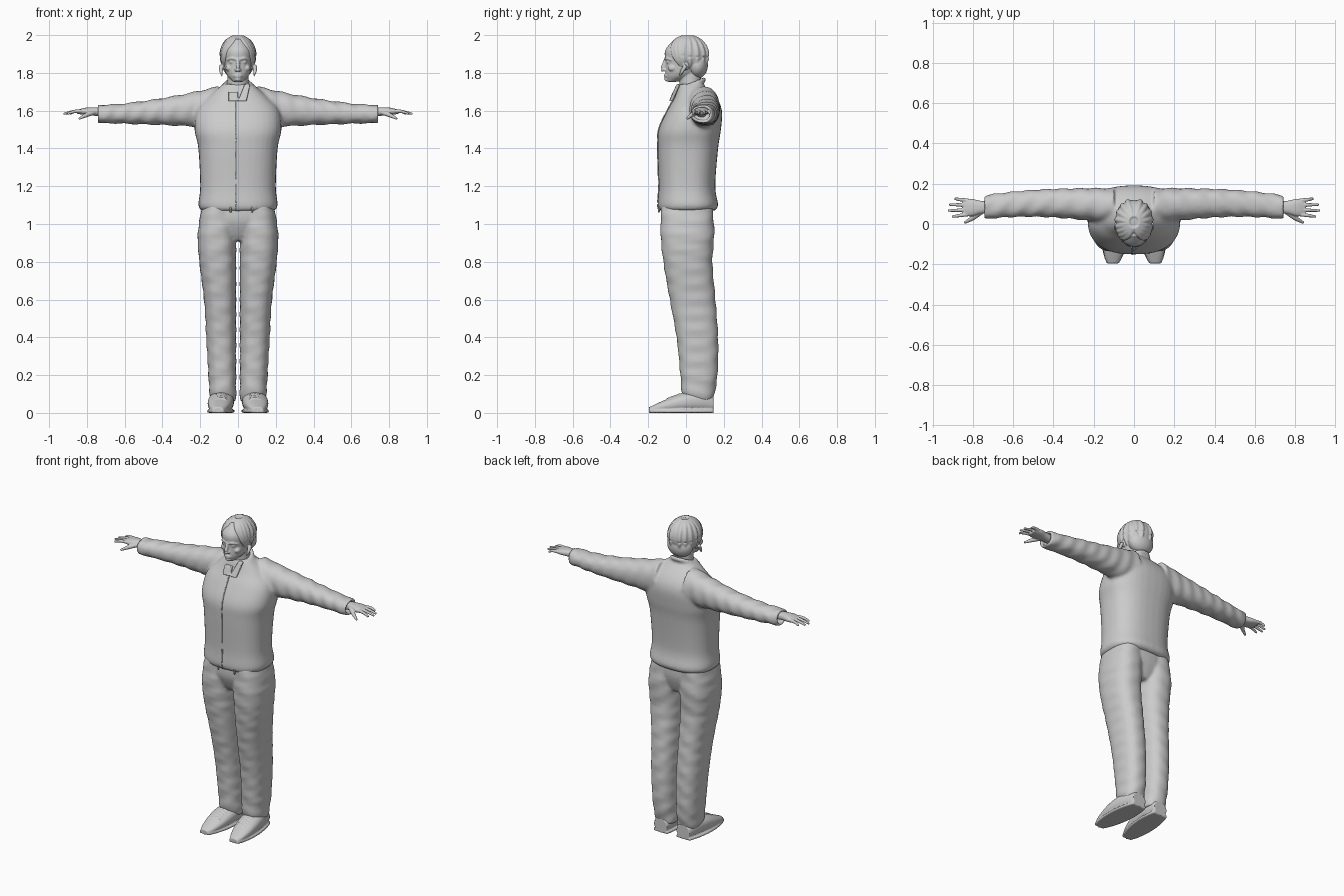
import bpy, bmesh, math
from mathutils import Vector

if "Cube" in bpy.data.objects:
    bpy.data.objects.remove(bpy.data.objects["Cube"], do_unlink=True)

GREY = (0.6, 0.6, 0.6, 1)
grey = bpy.data.materials.new("plain grey")
grey.use_nodes = True
grey.diffuse_color = GREY
grey.node_tree.nodes["Principled BSDF"].inputs["Base Color"].default_value = GREY


def spline(rows, steps):
    """Smooth Catmull-Rom interpolation of rows of numbers."""
    result = []
    last = len(rows) - 1
    for index in range(last):
        before, start = rows[max(index - 1, 0)], rows[index]
        end, after = rows[index + 1], rows[min(index + 2, last)]
        for step in range(steps):
            t = step / steps
            row = []
            for p, q, r, s in zip(before, start, end, after):
                slope_in, slope_out = (r - p) / 2, (s - q) / 2
                bend = 3 * (r - q) - 2 * slope_in - slope_out
                twist = 2 * (q - r) + slope_in + slope_out
                row.append(q + t * (slope_in + t * (bend + t * twist)))
            result.append(row)
    return result + [list(rows[last])]


def skin(bm, rings):
    """Closed skin over a list of point rings."""
    loops = [[bm.verts.new(point) for point in ring] for ring in rings]
    for lower, upper in zip(loops, loops[1:]):
        for i in range(len(lower)):
            bm.faces.new((lower[i - 1], lower[i], upper[i], upper[i - 1]))
    bm.faces.new(loops[0][::-1])
    bm.faces.new(loops[-1])


def loft(bm, axis, rows, power=2.4, sides=36, ripple=0):
    """Rows are (position, u low, u high, v low, v high) along an axis."""
    rings = []
    for t, u_low, u_high, v_low, v_high in spline(rows, 5):
        ring = []
        for i in range(sides):
            angle = math.tau * i / sides
            c, s = math.cos(angle), math.sin(angle)
            round_u = math.copysign(abs(c) ** (2 / power), c)
            round_v = math.copysign(abs(s) ** (2 / power), s)
            u = (u_low + u_high + (u_high - u_low) * round_u) / 2
            v = (v_low + v_high + (v_high - v_low) * round_v) / 2
            u += ripple * math.sin(t * 75 + 2 * s) * c
            v += ripple * math.sin(t * 60 + 3 * c) * s
            ring.append({"x": (t, u, v), "y": (u, t, v), "z": (u, v, t)}[axis])
        rings.append(ring)
    skin(bm, rings)


def upright(bm, rows, power):
    """Loft centred on x = 0 from (z, half width, front, back) rows."""
    loft(bm, "z", [(z, -half, half, front, back) for z, half, front, back in rows], power)


def tube(bm, path, sides=10):
    """Tube through (x, y, z, radius) points."""
    points = spline(path, 4)
    centres = [Vector(point[:3]) for point in points]
    rings = []
    for i, centre in enumerate(centres):
        ahead = centres[min(i + 1, len(centres) - 1)]
        turn = (ahead - centres[max(i - 1, 0)]).to_track_quat("Z", "Y")
        ring = []
        for k in range(sides):
            angle = math.tau * k / sides
            spoke = Vector((math.cos(angle), math.sin(angle), 0))
            ring.append(centre + turn @ spoke * points[i][3])
        rings.append(ring)
    skin(bm, rings)


def ball(bm, centre, radii):
    """Ellipsoid."""
    new = bmesh.ops.create_uvsphere(bm, u_segments=32, v_segments=16, radius=1)["verts"]
    bmesh.ops.scale(bm, vec=radii, verts=new)
    bmesh.ops.translate(bm, vec=centre, verts=new)


def finish(name, bm, voxel, smooth, flip=False, mirror=False):
    """Turn the pieces into one fused, smooth object."""
    if flip:
        bmesh.ops.scale(bm, vec=(-1, 1, 1), verts=bm.verts)
    bmesh.ops.recalc_face_normals(bm, faces=bm.faces)
    mesh = bpy.data.meshes.new(name)
    bm.to_mesh(mesh)
    bm.free()
    mesh.materials.append(grey)
    part = bpy.data.objects.new(name, mesh)
    bpy.context.collection.objects.link(part)
    if mirror:
        part.modifiers.new("Mirror", "MIRROR").use_mirror_merge = False
    fuse = part.modifiers.new("Fuse", "REMESH")
    fuse.mode = "VOXEL"
    fuse.voxel_size = voxel
    fuse.use_smooth_shade = True
    soften = part.modifiers.new("Soften", "SMOOTH")
    soften.iterations = smooth


# Jacket body
torso = ((1.07, .19, -.14, .15), (1.1, .21, -.15, .17), (1.2, .2, -.145, .155),
         (1.4, .21, -.15, .17), (1.5, .23, -.145, .185), (1.6, .22, -.1, .19),
         (1.67, .16, -.06, .16), (1.74, .08, -.035, .09))
bm = bmesh.new()
upright(bm, torso, 2.5)

# Sleeve, narrowing to a hollow cuff
sleeve = []
for step in range(11):
    t = step / 10
    sleeve.append((.1 + .64 * t, .036 * math.sin(2.4 * t), .178 - .036 * t ** 3,
                   1.5 + .035 * math.sqrt(t), 1.63 + .1 * (1 - t) ** 1.6))
x, front, back, bottom, top = sleeve[-1]
for depth in (0, .04):
    sleeve.append((x - depth, front + .014, back - .014, bottom + .014, top - .014))
loft(bm, "x", sleeve, 2.2, ripple=.003)

# Collar band, rising towards the nape
collar = []
for step in range(8):
    angle = .7 + .36 * step
    collar.append((.065 * math.sin(angle), .025 - .07 * math.cos(angle),
                   1.735 - .03 * math.cos(angle), .013))
tube(bm, collar)
finish("jacket", bm, .01, 3, mirror=True)

# Collar flaps
bm = bmesh.new()
loft(bm, "z", [(1.65, -.05, 0, -.09, -.07), (1.7, -.05, 0, -.07, -.04)], 6)
loft(bm, "z", [(1.65, 0, .045, -.09, -.07), (1.74, .035, .065, -.05, -.03)], 6)
finish("collar_flaps", bm, .004, 2)

# Front zip and hem tabs
bm = bmesh.new()
tube(bm, [(-.01, front, z, .004) for z, half, front, back in torso[:-1]])
for x in (-.04, .075):
    tube(bm, [(x, -.143, 1.09, .006), (x, -.143, 1.06, .005)])
finish("zip_and_tabs", bm, .003, 1)

# Trousers: legs fused with a hip block
bm = bmesh.new()
leg = ((.06, .14, .01, .14), (.1, .15, -.02, .15), (.2, .157, -.03, .167),
       (.4, .168, -.05, .17), (.6, .18, -.086, .156), (.8, .205, -.12, .14),
       (.95, .213, -.135, .15), (1.1, .19, -.13, .14))
loft(bm, "z", [(z, .01, outer, front, back) for z, outer, front, back in leg], ripple=.0025)
hips = ((.91, .05), (.95, .12), (1.02, .19), (1.1, .19))
upright(bm, [(z, half, -.06 - .37 * half, .09 + .27 * half) for z, half in hips], 2.4)
finish("trousers", bm, .009, 3, mirror=True)

# Head: neck and skull
bm = bmesh.new()
upright(bm, [(1.68, .06, -.03, .08), (1.82, .055, -.04, .08)], 2)
upright(bm, [(1.753, .025, -.1, -.05), (1.79, .06, -.108, .05), (1.85, .075, -.107, .1),
             (1.92, .08, -.11, .115), (1.98, .04, -.06, .07)], 2.1)

# Nose, eye, brow, lips, chin, cheek and ear
tube(bm, [(0, -.106, 1.88, .007), (0, -.122, 1.825, .012), (0, -.117, 1.81, .01)])
ball(bm, (.011, -.112, 1.815), (.008, .01, .007))
ball(bm, (.032, -.094, 1.857), (.014, .01, .007))
tube(bm, [(.01, -.108, 1.872, .006), (.034, -.102, 1.877, .007), (.058, -.078, 1.868, .005)])
for z in (1.78, 1.789):
    tube(bm, [(0, -.111, z, .006), (.012, -.108, z, .005), (.024, -.1, 1.785, .003)])
ball(bm, (0, -.1, 1.765), (.018, .014, .01))
ball(bm, (.048, -.07, 1.825), (.018, .025, .018))
ball(bm, (.077, 0, 1.845), (.01, .02, .03))
finish("head", bm, .0045, 1, mirror=True)


def on_head(azimuth, rise, radius):
    """Point on the hair cap, with azimuth counted from the face."""
    side, lift = math.radians(azimuth), math.radians(rise)
    return (.087 * math.sin(side) * math.cos(lift),
            .01 - .109 * math.cos(side) * math.cos(lift),
            1.888 + .1 * math.sin(lift), radius)


# Hair: cap, nape and swept locks falling from a centre parting
bm = bmesh.new()
ball(bm, (0, .02, 1.895), (.092, .1, .098))
ball(bm, (0, .06, 1.84), (.083, .056, .07))
for start in range(12, 180, 21):
    sweep = max(0, 80 - start) * .8
    drop = 113 if start < 90 else 128
    lock = []
    for step in range(6):
        t = step / 5
        lock.append(on_head(start + sweep * t, 78 - drop * t, .016 - .011 * t * t))
    tube(bm, lock)
tube(bm, [(.088, 0, 1.84, .012), (.09, -.02, 1.81, .01), (.084, -.035, 1.78, .003)])
finish("hair", bm, .005, 1, mirror=True)


def shoe_top(t):
    """Height of the shoe from heel to toe."""
    return .03 + .085 * math.sin(math.pi * (.25 + .75 * t ** .8))


def shoe_rows(grow, low, height):
    """Shoe outline from heel to toe, toes turned out."""
    rows = []
    for step in range(13):
        t = step / 12
        centre = .08 + .025 * t
        half = .068 * math.sqrt(math.sin(math.pi * (.15 + .8 * t))) + grow
        rows.append((.145 - .34 * t, centre - half, centre + half, low, height(t)))
    return rows


for side, flip in (("left", False), ("right", True)):
    # Hand: palm, four fingers and thumb
    bm = bmesh.new()
    loft(bm, "x", [(.69, .055, .11, 1.565, 1.612), (.76, .05, .115, 1.573, 1.618),
                   (.81, .038, .125, 1.577, 1.615), (.85, .045, .12, 1.583, 1.604)])
    for finger in range(4):
        root = .048 + .023 * finger
        tip = root * 1.3 - .026
        reach = .895 + .03 * math.sin(finger + .3)
        tube(bm, [(.825, root, 1.597, .01), (.865, (root + tip) / 2, 1.596, .009),
                  (reach, tip, 1.583, .006)])
    tube(bm, [(.76, .06, 1.592, .014), (.8, .03, 1.578, .012), (.842, .006, 1.557, .006)])
    finish(side + "_hand", bm, .0035, 1, flip)

    # Shoe: upper, sole and crossed laces
    bm = bmesh.new()
    loft(bm, "y", shoe_rows(0, .004, shoe_top), 2.3)
    loft(bm, "y", shoe_rows(.003, 0, lambda t: .018), 6)
    for row in range(5):
        t = .48 + .055 * row
        y, z = .145 - .34 * t, shoe_top(t)
        for skew in (-.008, .008):
            tube(bm, [(.06, y + skew, z - .006, .004), (.09, y, z + .002, .004),
                      (.122, y - skew, z - .006, .004)])
    finish(side + "_shoe", bm, .005, 1, flip)
